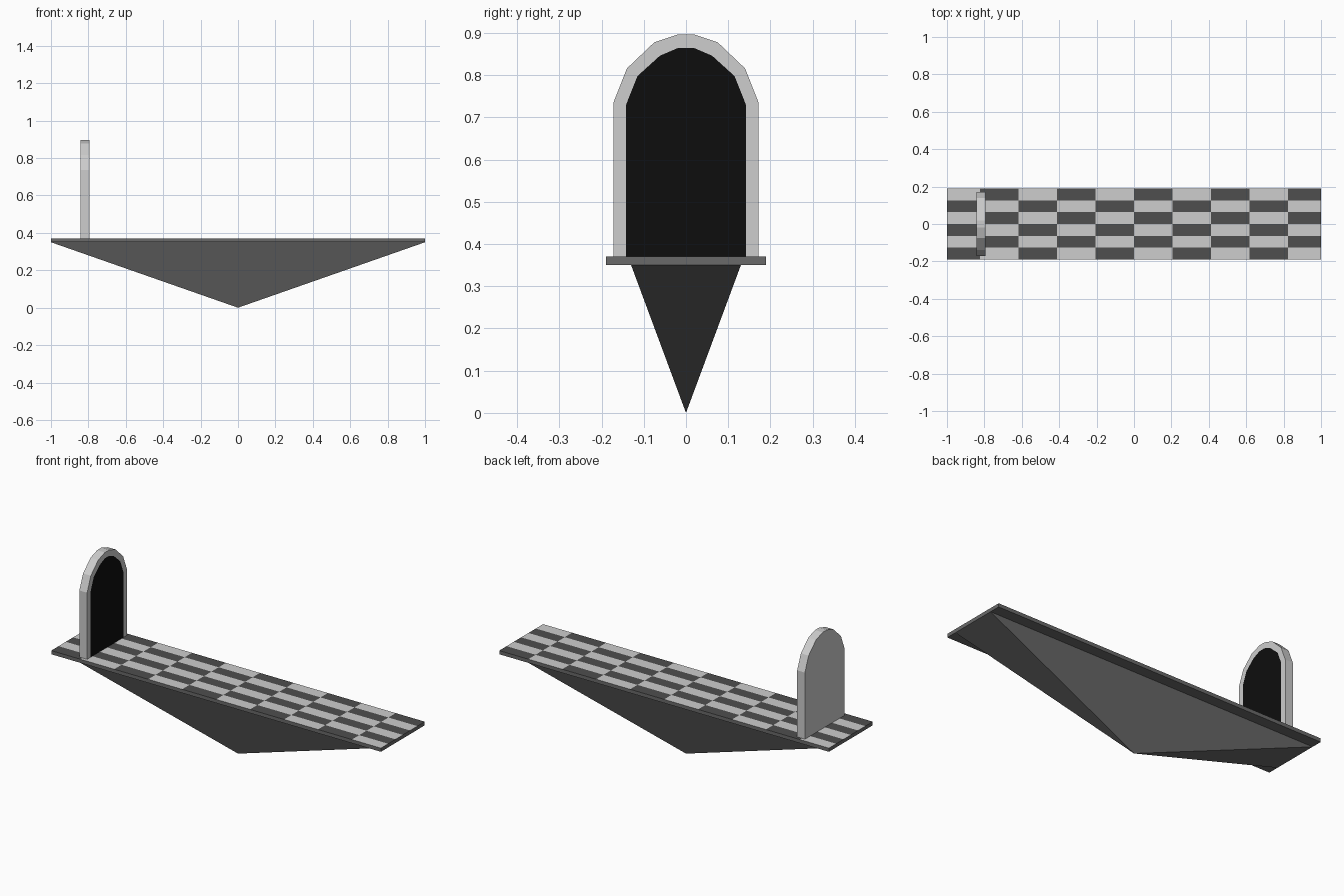
import bpy, bmesh

if "Cube" in bpy.data.objects:
    bpy.data.objects.remove(bpy.data.objects["Cube"])


def material(name, srgb):
    v = ((srgb / 255 + 0.055) / 1.055) ** 2.4
    m = bpy.data.materials.new(name)
    m.diffuse_color = (v, v, v, 1)
    m.use_nodes = True
    m.node_tree.nodes["Principled BSDF"].inputs["Base Color"].default_value = m.diffuse_color
    return m


light = material("light grey", 205)
dark = material("dark grey", 78)
stone = material("stone grey", 106)
black = material("black", 13)


def finish(name, bm, mats):
    bmesh.ops.recalc_face_normals(bm, faces=bm.faces[:])
    me = bpy.data.meshes.new(name)
    bm.to_mesh(me)
    bm.free()
    for m in mats:
        me.materials.append(m)
    ob = bpy.data.objects.new(name, me)
    bpy.context.collection.objects.link(ob)
    return ob


# Checkered walkway slab: tiled top, plain sides and underside
Z0, Z1, HALF_W = 0.35, 0.37, 0.19
xs = [max(-1, min(1, 0.206 * i)) for i in range(-5, 6)]
ys = [HALF_W * j / 3 for j in range(-3, 4)]
bm = bmesh.new()
grid = [[bm.verts.new((x, y, Z1)) for y in ys] for x in xs]
for i in range(len(xs) - 1):
    for j in range(len(ys) - 1):
        f = bm.faces.new((grid[i][j], grid[i + 1][j], grid[i + 1][j + 1], grid[i][j + 1]))
        f.material_index = (i + j) % 2
        # first column has a dark tile at the front edge
        f.material_index = 1 - f.material_index
top = bm.faces[:]
border = [e for e in bm.edges if e.is_boundary]
ext = bmesh.ops.extrude_edge_only(bm, edges=border)["geom"]
for v in [g for g in ext if isinstance(g, bmesh.types.BMVert)]:
    v.co.z = Z0
low = [g for g in ext if isinstance(g, bmesh.types.BMEdge)]
bmesh.ops.contextual_create(bm, geom=low)
for f in bm.faces:
    if f not in top:
        f.material_index = 2
finish("checkered_walkway", bm, [light, dark, stone])

# Inverted pyramid support under the walkway
bm = bmesh.new()
base = [bm.verts.new((x, y, Z0)) for x, y in ((-1, -0.13), (1, -0.13), (1, 0.13), (-1, 0.13))]
tip = bm.verts.new((0, 0, 0))
bm.faces.new(base)
for i in range(4):
    bm.faces.new((base[i], base[(i + 1) % 4], tip))
finish("pyramid_support", bm, [stone])

# Arched doorway: light frame with a black opening on the +x face
outer = [(0.172, Z1), (0.172, 0.735), (0.14, 0.816), (0.075, 0.878), (0.018, 0.897)]
inner = [(0.142, Z1), (0.142, 0.73), (0.115, 0.798), (0.062, 0.846), (0.018, 0.865)]


def arch(points, x, bm):
    full = points + [(-y, z) for y, z in reversed(points)]
    return [bm.verts.new((x, y, z)) for y, z in full]


bm = bmesh.new()
front, back = arch(outer, -0.795, bm), arch(outer, -0.842, bm)
opening = arch(inner, -0.795, bm)
n = len(front)
for i in range(n - 1):
    bm.faces.new((front[i], front[i + 1], back[i + 1], back[i]))
    bm.faces.new((front[i], front[i + 1], opening[i + 1], opening[i]))
bm.faces.new(back)
bm.faces.new(opening).material_index = 1
bm.faces.new((front[0], opening[0], opening[-1], front[-1], back[-1], back[0]))
finish("arched_doorway", bm, [light, black])
